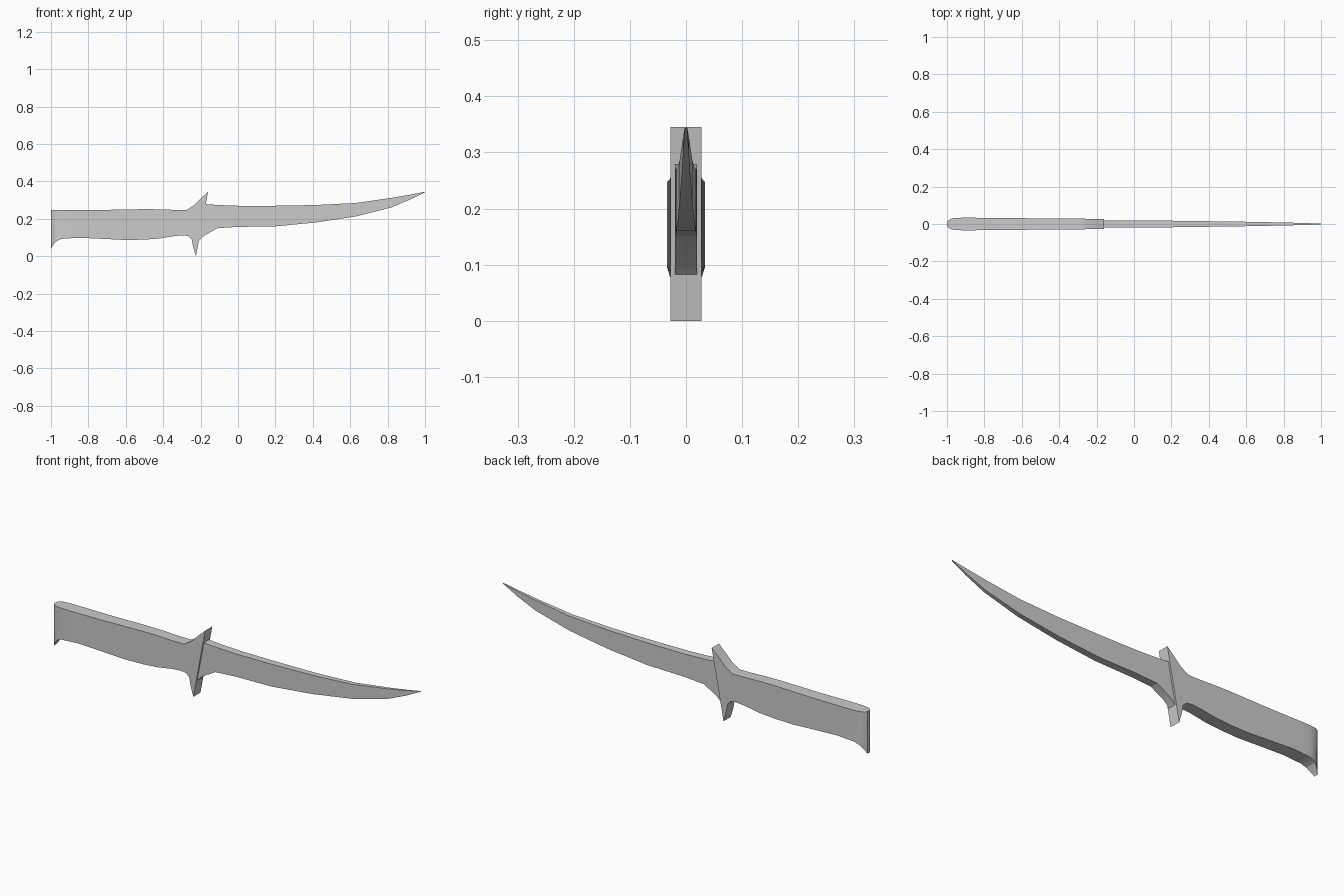
import bpy, bmesh, math


def loft(name, stations):
    """Rectangular sections (top x, top z, bottom x, bottom z, half width) joined in order."""
    bm = bmesh.new()
    rings = []
    for tx, tz, bx, bz, w in stations:
        rings.append([bm.verts.new(p) for p in
                      ((tx, -w, tz), (tx, w, tz), (bx, w, bz), (bx, -w, bz))])
    for a, b in zip(rings, rings[1:]):
        for i in range(4):
            j = (i + 1) % 4
            bm.faces.new((a[i], a[j], b[j], b[i]))
    bm.faces.new(rings[0])
    bm.faces.new(rings[-1][::-1])
    bmesh.ops.recalc_face_normals(bm, faces=bm.faces)
    mesh = bpy.data.meshes.new(name)
    bm.to_mesh(mesh)
    bm.free()
    obj = bpy.data.objects.new(name, mesh)
    bpy.context.collection.objects.link(obj)
    bpy.context.view_layer.objects.active = obj
    obj.select_set(True)
    bpy.ops.object.shade_smooth_by_angle(angle=math.radians(25))
    obj.select_set(False)
    return obj


# Handle with rounded butt, flaring into the slanted guard
loft("handle_and_guard", [
    (-1.00, .248, -1.00, .040, .010),
    (-.993, .248, -.988, .060, .020),
    (-.975, .248, -.972, .080, .029),
    (-.945, .248, -.945, .093, .033),
    (-.90, .248, -.90, .096, .034),
    (-.85, .248, -.85, .099, .0335),
    (-.72, .248, -.72, .093, .032),
    (-.60, .250, -.60, .087, .031),
    (-.50, .252, -.50, .089, .030),
    (-.42, .251, -.42, .095, .0295),
    (-.34, .248, -.34, .108, .029),
    (-.275, .248, -.295, .112, .0285),
    (-.26, .257, -.265, .108, .028),
    (-.23, .277, -.247, .090, .028),
    (-.20, .308, -.240, .050, .028),
    (-.16, .345, -.225, .000, .028)])

# Curved blade, thinning to the tip
loft("blade", [
    (-.174, .279, -.212, .080, .020),
    (-.15, .277, -.18, .111, .020),
    (-.11, .274, -.11, .150, .0197),
    (0, .270, 0, .157, .019),
    (.20, .270, .20, .160, .0175),
    (.42, .274, .42, .181, .0145),
    (.63, .285, .63, .213, .0115),
    (.82, .312, .82, .261, .0075),
    (.92, .329, .92, .303, .005),
    (1.00, .345, 1.00, .343, .002)])
